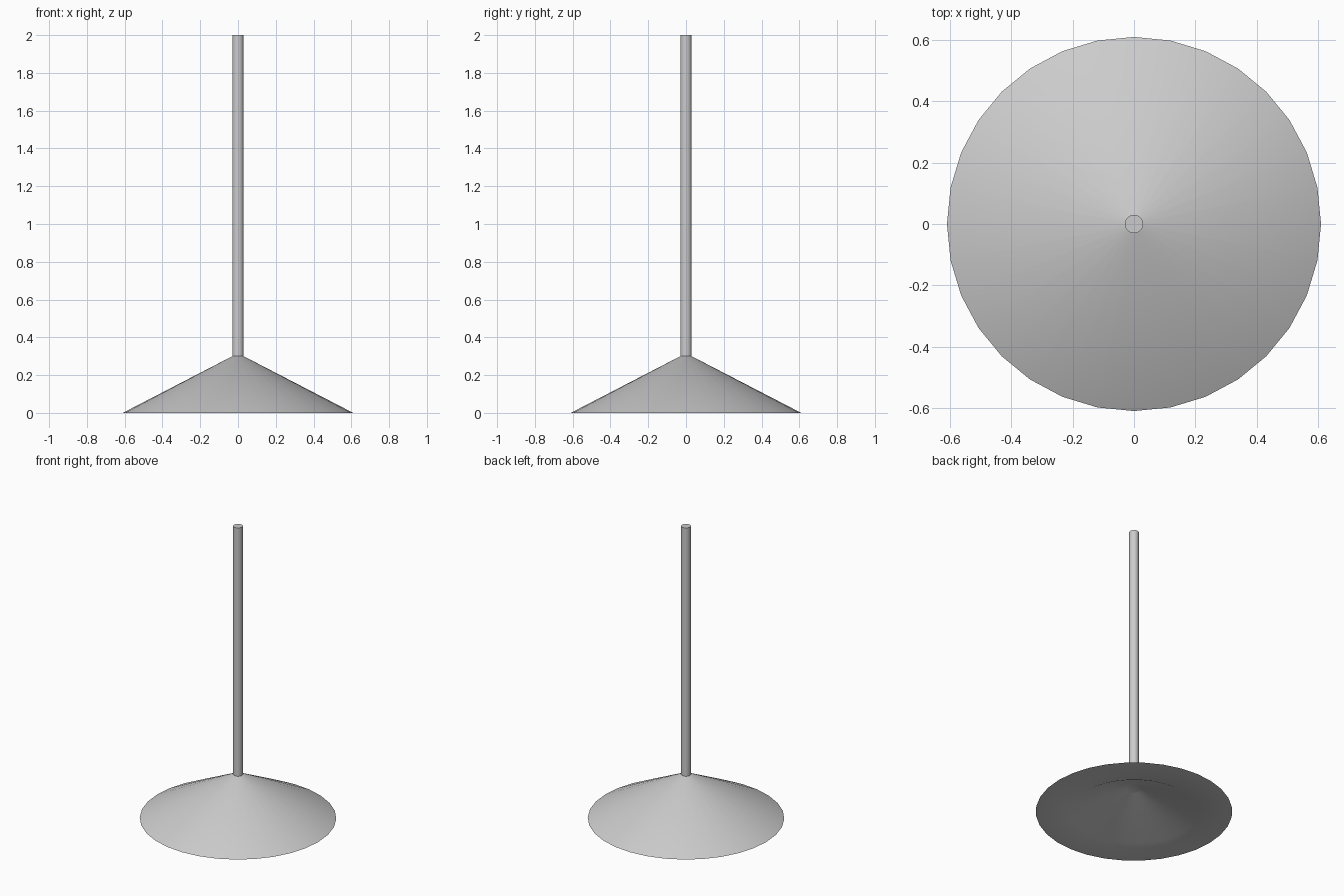
import bpy, bmesh
from math import cos, sin, tau, radians

if "Cube" in bpy.data.objects:
    bpy.data.objects.remove(bpy.data.objects["Cube"])

SIDES = 32


def lathe(name, profile):
    """Revolve (radius, z) points around z, capping both ends."""
    bm = bmesh.new()
    rings = [[bm.verts.new((r * sin(tau * i / SIDES), r * cos(tau * i / SIDES), z))
              for i in range(SIDES)] for r, z in profile]
    for a, b in zip(rings, rings[1:]):
        for i in range(SIDES):
            j = (i + 1) % SIDES
            bm.faces.new((a[i], a[j], b[j], b[i]))
    bm.faces.new(rings[0])
    bm.faces.new(rings[-1])
    bmesh.ops.recalc_face_normals(bm, faces=bm.faces)
    mesh = bpy.data.meshes.new(name)
    bm.to_mesh(mesh)
    bm.free()
    obj = bpy.data.objects.new(name, mesh)
    bpy.context.collection.objects.link(obj)
    bpy.ops.object.select_all(action='DESELECT')
    obj.select_set(True)
    bpy.context.view_layer.objects.active = obj
    bpy.ops.object.shade_smooth_by_angle(angle=radians(30))
    return obj


# Conical foot: sloping top, flat underside rim and conical hollow
lathe("base", [(0.03, 0.30), (0.61, 0.0), (0.395, 0.0), (0.05, 0.16)])

# Upright pole
lathe("pole", [(0.03, 0.30), (0.03, 2.0)])
